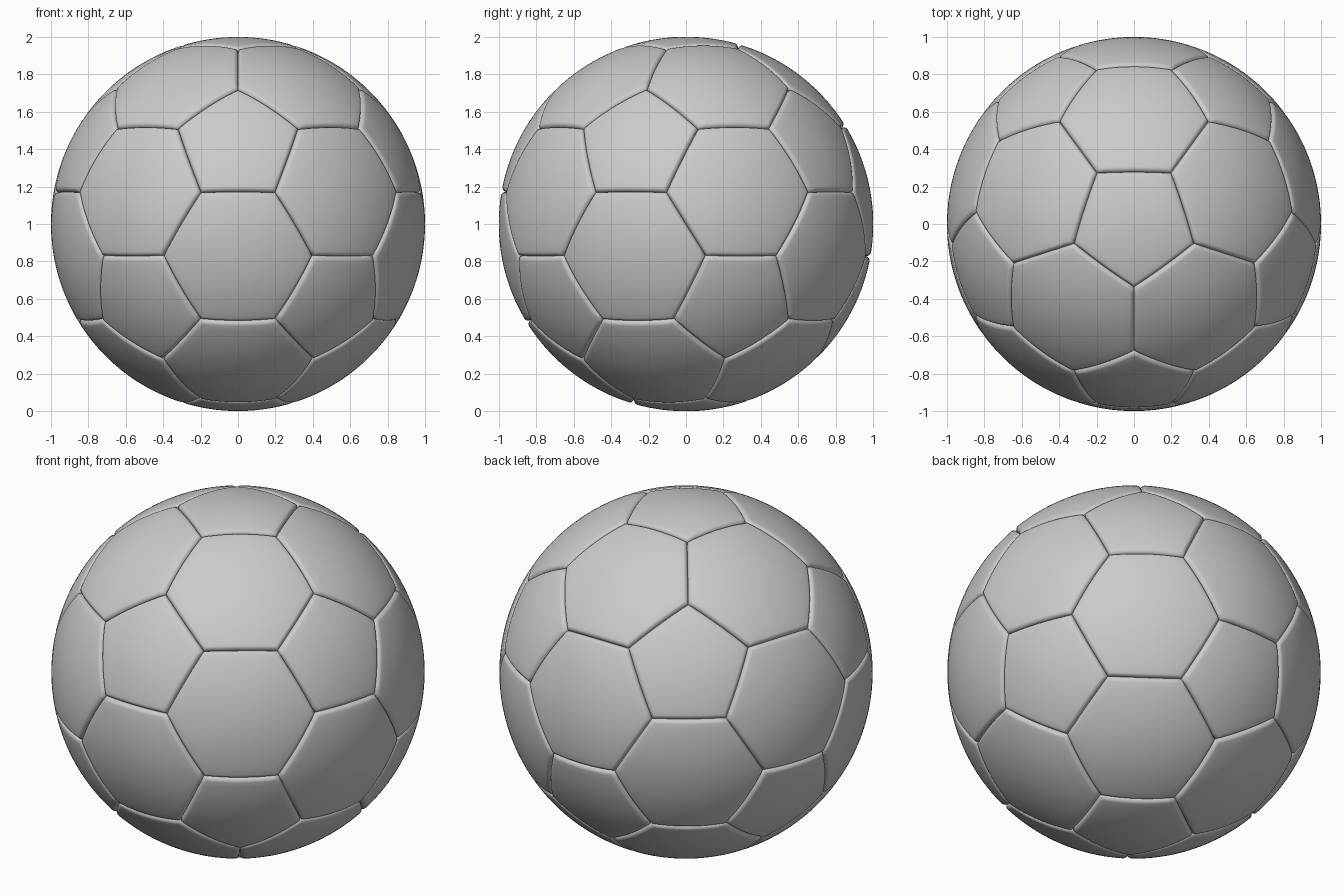
import bpy, bmesh
from math import sin, cos, pi, sqrt
from mathutils import Vector

if "Cube" in bpy.data.objects:
    bpy.data.objects.remove(bpy.data.objects["Cube"])

W, DEPTH, SEG = 0.026, 0.026, 12   # seam half width, seam depth, segments per panel edge

# icosahedron with corners on the poles and one facing the front
h, r = 1 / sqrt(5), 2 / sqrt(5)
ico = [Vector((0, 0, 1)), Vector((0, 0, -1))]
for k in range(5):
    a = -pi / 2 + k * 2 * pi / 5
    ico.append(Vector((r * cos(a), r * sin(a), h)))
    ico.append(Vector((-r * cos(a), -r * sin(a), -h)))


def ordered(points):
    """Sort panel corners counter-clockwise seen from outside."""
    c = sum(points, Vector()) / len(points)
    n = c.normalized()
    u = (points[0] - c).normalized()
    v = n.cross(u)
    from_angle = lambda p: Vector((1, 0)).angle_signed(Vector(((p - c).dot(u), (p - c).dot(v))))
    return sorted(points, key=from_angle, reverse=True)


# truncated corners: one third along every edge
near = lambda a, b: a is not b and (a - b).length < 1.1
cut = lambda a, b: ((2 * a + b) / 3).normalized()
pentagons = [ordered([cut(a, b) for b in ico if near(a, b)]) for a in ico]
hexagons = []
for i, a in enumerate(ico):
    for j in range(i + 1, 12):
        for k in range(j + 1, 12):
            b, c = ico[j], ico[k]
            if near(a, b) and near(b, c) and near(a, c):
                hexagons.append(ordered([cut(p, q) for p in (a, b, c)
                                         for q in (a, b, c) if p is not q]))


def add_panel(bm, corners):
    """Spherical panel whose rim rolls down into the seam."""
    n = len(corners)
    c = sum(corners, Vector()) / n
    apothem = ((corners[0] + corners[1]) / 2 - c).length
    rim = [corners[i].lerp(corners[(i + 1) % n], s / SEG)
           for i in range(n) for s in range(SEG)]
    dists = [W * (1 - cos(q * pi / 12)) for q in range(7)]
    dists += [W + (apothem - W) * s / 9 for s in range(1, 9)]
    rings = []
    for d in dists:
        x = max(0, 1 - d / W)
        rad = 1 - DEPTH * (1 - sqrt(max(0, 1 - x * x)))
        t = 1 - d / apothem
        rings.append([bm.verts.new(c.lerp(p, t).normalized() * rad) for p in rim])
    m = len(rim)
    for lo, hi in zip(rings, rings[1:]):
        for i in range(m):
            j = (i + 1) % m
            bm.faces.new((lo[i], lo[j], hi[j], hi[i]))
    mid = bm.verts.new(c.normalized())
    for i in range(m):
        bm.faces.new((rings[-1][i], rings[-1][(i + 1) % m], mid))


def build(name, panels):
    bm = bmesh.new()
    for p in panels:
        add_panel(bm, p)
    for f in bm.faces:
        f.smooth = True
        if f.normal.dot(f.calc_center_median()) == 0:
            f.normal_update()
    bm.normal_update()
    flip = [f for f in bm.faces if f.normal.dot(f.calc_center_median()) < 0]
    bmesh.ops.reverse_faces(bm, faces=flip)
    me = bpy.data.meshes.new(name)
    bm.to_mesh(me)
    bm.free()
    ob = bpy.data.objects.new(name, me)
    ob.location.z = 1
    bpy.context.collection.objects.link(ob)


build("pentagon_panels", pentagons)
build("hexagon_panels", hexagons)
